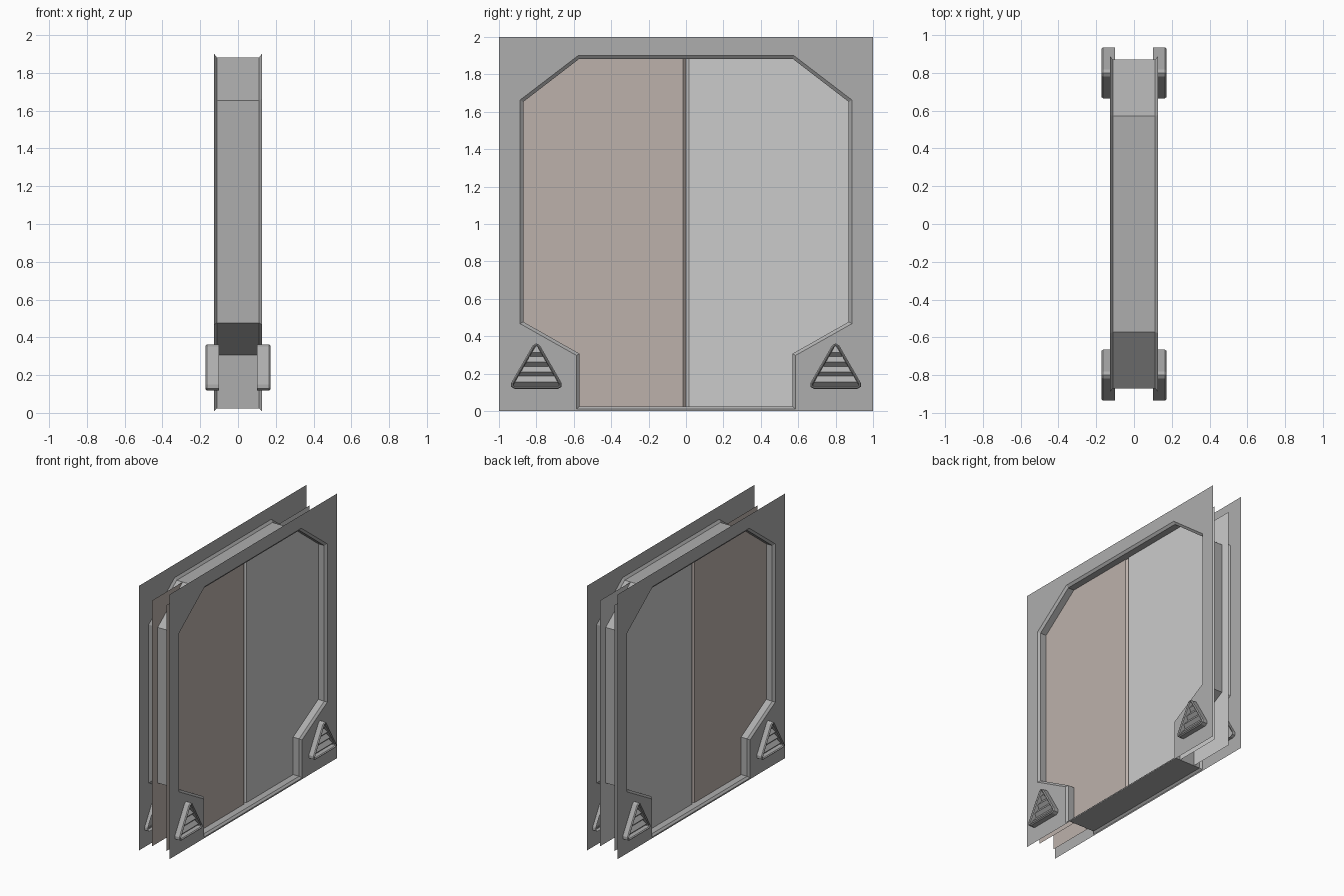
import bpy, bmesh
from math import sin, cos, radians

if "Cube" in bpy.data.objects:
    bpy.data.objects.remove(bpy.data.objects["Cube"])

# Half profiles (y, z) of the opening: at the wall face, and inside the passage
WALL_EDGE = [(0, 1.9), (.577, 1.9), (.887, 1.663), (.887, .467),
             (.585, .297), (.585, .01), (0, .01)]
PASSAGE = [(0, 1.882), (.572, 1.882), (.87, 1.653), (.87, .477),
           (.57, .307), (.57, .024), (0, .024)]
WALL_X, PASSAGE_X = .126, .112
DOOR_X, DOOR_END = .062, .94
FRAME_GREY = (.42, .42, .42, 1)


def make(name, verts, faces, facing=None, color=FRAME_GREY, inward=False):
    """Build a mesh object; facing = sign of x that all faces should point to."""
    bm = bmesh.new()
    vs = [bm.verts.new(v) for v in verts]
    for f in faces:
        bm.faces.new([vs[i] for i in f])
    if facing is None:
        bmesh.ops.recalc_face_normals(bm, faces=bm.faces)
        if inward:
            bmesh.ops.reverse_faces(bm, faces=bm.faces)
    else:
        bm.normal_update()
        for f in bm.faces:
            if f.normal.x * facing < 0:
                f.normal_flip()
    me = bpy.data.meshes.new(name)
    bm.to_mesh(me)
    bm.free()
    ob = bpy.data.objects.new(name, me)
    bpy.context.collection.objects.link(ob)
    if color:
        mat = bpy.data.materials.new(name + "_paint")
        mat.diffuse_color = color
        mat.use_nodes = True
        mat.node_tree.nodes["Principled BSDF"].inputs["Base Color"].default_value = mat.diffuse_color
        me.materials.append(mat)
    return ob


def loft(rows, closed=True):
    """Vertices and quads joining equal-length rows of points."""
    n = len(rows[0])
    verts = [p for r in rows for p in r]
    faces = []
    for k in range(len(rows) - 1):
        for i in range(n if closed else n - 1):
            j = (i + 1) % n
            faces.append((k * n + i, k * n + j, (k + 1) * n + j, (k + 1) * n + i))
    return verts, faces


def full(half):
    """Mirror a half profile across y = 0 into a closed loop."""
    return half[1:-1] + [(-y, z) for y, z in reversed(half[1:-1])]


# Wall sheets with the opening cut out, one C-shaped face per half
for sx, side in ((1, "right"), (-1, "left")):
    verts, faces = [], []
    for sy in (1, -1):
        loop = [(0, 2), (1, 2), (1, 0), (0, 0)] + WALL_EDGE[::-1]
        faces.append(tuple(range(len(verts), len(verts) + len(loop))))
        verts += [(sx * WALL_X, sy * y, z) for y, z in loop]
    make("wall_" + side, verts, faces, facing=sx)

# Passage lining with flared edges
rows = [[(x, y, z) for y, z in full(prof)] for x, prof in (
    (-WALL_X, WALL_EDGE), (-PASSAGE_X, PASSAGE),
    (PASSAGE_X, PASSAGE), (WALL_X, WALL_EDGE))]
make("passage_lining", *loft(rows), inward=True)

# Sliding door leaves: hollow, two skins with a bevelled closing edge
for sy, name, col in ((-1, "door_leaf_brown", (.506, .44, .408, 1)),
                      (1, "door_leaf_grey", None)):
    half = [(DOOR_X, DOOR_END), (DOOR_X, .015), (DOOR_X - .015, .0005)]
    section = half + [(-x, y) for x, y in reversed(half)]
    rows = [[(x, sy * y, z) for x, y in section] for z in (.024, 1.882)]
    make(name, *loft(rows, closed=False), color=col)


# Triangular vents
def tri_ring(x, r, sx, sy):
    """Triangle with corners rounded by radius r, around the vent centre."""
    pts = []
    for a in (90, 210, 330):
        for d in (-60, 0, 60):
            y = .1333 * cos(radians(a)) + r * cos(radians(a + d))
            z = .1333 * sin(radians(a)) + r * sin(radians(a + d))
            pts.append((sx * x, sy * (.8 + y), .2067 + z))
    return pts


for sx, side in ((1, "right"), (-1, "left")):
    for sy, end in ((1, "back"), (-1, "front")):
        # Bevelled rim
        rim = [(.1, .022), (.164, .022), (.171, .016), (.171, .012), (.164, .007), (.12, .007)]
        make(f"vent_rim_{side}_{end}",
             *loft([tri_ring(x, r, sx, sy) for x, r in rim]))
        # Louvres: undersides lean out, tops lean back
        rows = []
        for k in range(4):
            z0 = .133 + k * .053
            for z, x in ((z0, .13), (z0 + .022, .152)):
                w = .575 * (.354 - z)
                rows.append([(sx * x, sy * .8 + s * w, z) for s in (-1, 1)])
        rows.append([(sx * .13, sy * .8 + s * .004, .346) for s in (-1, 1)])
        make(f"vent_louvres_{side}_{end}", *loft(rows, closed=False), facing=sx)
